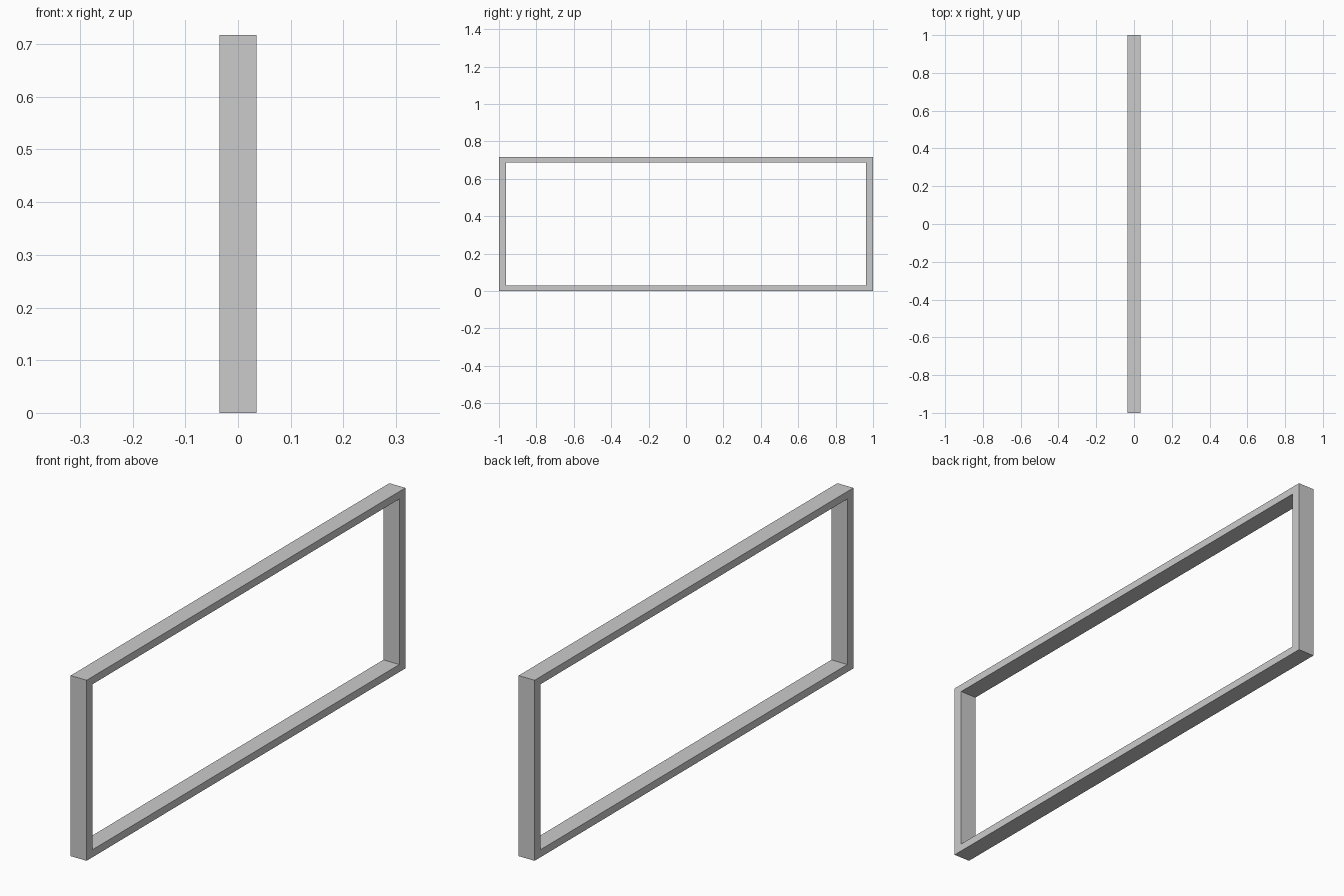
import bpy, bmesh

if "Cube" in bpy.data.objects:
    bpy.data.objects.remove(bpy.data.objects["Cube"])

WIDTH, LENGTH, HEIGHT = 0.07, 2.0, 0.717   # outer size in x, y, z
SIDE, RAIL = 0.038, 0.03                   # post and rail thickness


def rectangle(y, z0, z1):
    return [(-y, z0), (y, z0), (y, z1), (-y, z1)]


# Rectangular frame: outer and inner loops on both faces, joined by quads
bm = bmesh.new()
outer = rectangle(LENGTH / 2, 0, HEIGHT)
inner = rectangle(LENGTH / 2 - SIDE, RAIL, HEIGHT - RAIL)
loops = [[bm.verts.new((x, y, z)) for y, z in profile]
         for x, profile in ((-WIDTH / 2, outer), (WIDTH / 2, outer),
                            (WIDTH / 2, inner), (-WIDTH / 2, inner))]
for a, b in zip(loops, loops[1:] + loops[:1]):
    for i in range(4):
        j = (i + 1) % 4
        bm.faces.new((a[i], a[j], b[j], b[i]))
bmesh.ops.recalc_face_normals(bm, faces=bm.faces)

mesh = bpy.data.meshes.new("rectangular_frame")
bm.to_mesh(mesh)
bm.free()
frame = bpy.data.objects.new("rectangular_frame", mesh)
bpy.context.collection.objects.link(frame)
